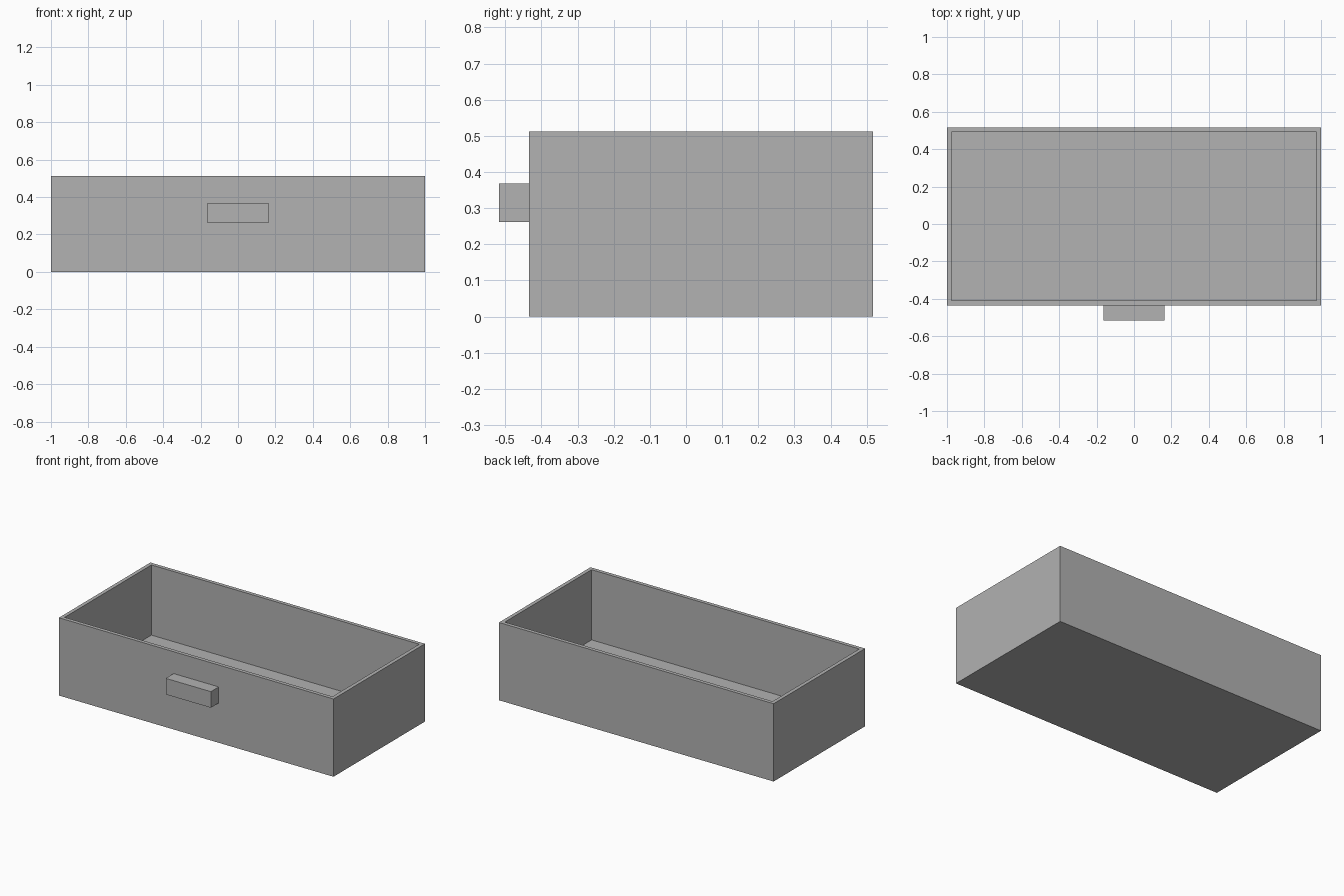
import bpy
import bmesh
from mathutils import Vector

if "Cube" in bpy.data.objects:
    bpy.data.objects.remove(bpy.data.objects["Cube"], do_unlink=True)

# Single plain grey
grey = bpy.data.materials.new("plain_grey")
grey.use_nodes = True
colour = (0.445, 0.445, 0.445, 1)
grey.diffuse_color = colour
grey.node_tree.nodes["Principled BSDF"].inputs["Base Color"].default_value = colour


def add_box(name, low, high, shape=None):
    """Box between two corners; shape may edit the bmesh before it is stored."""
    low, high = Vector(low), Vector(high)
    bm = bmesh.new()
    bmesh.ops.create_cube(bm, size=1)
    bmesh.ops.scale(bm, vec=high - low, verts=bm.verts)
    bmesh.ops.translate(bm, vec=(low + high) / 2, verts=bm.verts)
    if shape:
        shape(bm)
    mesh = bpy.data.meshes.new(name)
    bm.to_mesh(mesh)
    bm.free()
    mesh.materials.append(grey)
    obj = bpy.data.objects.new(name, mesh)
    bpy.context.collection.objects.link(obj)
    return obj


WALL, FLOOR = 0.035, 0.05
HEIGHT = 0.512
FRONT, BACK = -0.435, 0.517


def hollow(bm):
    # Inset the top as a rim, then push the middle down to the floor
    bm.normal_update()
    top = max(bm.faces, key=lambda f: f.normal.z)
    bmesh.ops.inset_region(bm, faces=[top], thickness=WALL)
    walls = bmesh.ops.extrude_discrete_faces(bm, faces=[top])
    for vert in walls["faces"][0].verts:
        vert.co.z = FLOOR
    bm.normal_update()


# Open drawer tray
add_box("drawer_tray", (-1, FRONT, 0), (1, BACK, HEIGHT), hollow)

# Pull handle on the front panel
add_box("drawer_handle", (-0.164, -0.517, 0.262), (0.164, FRONT, 0.368))
